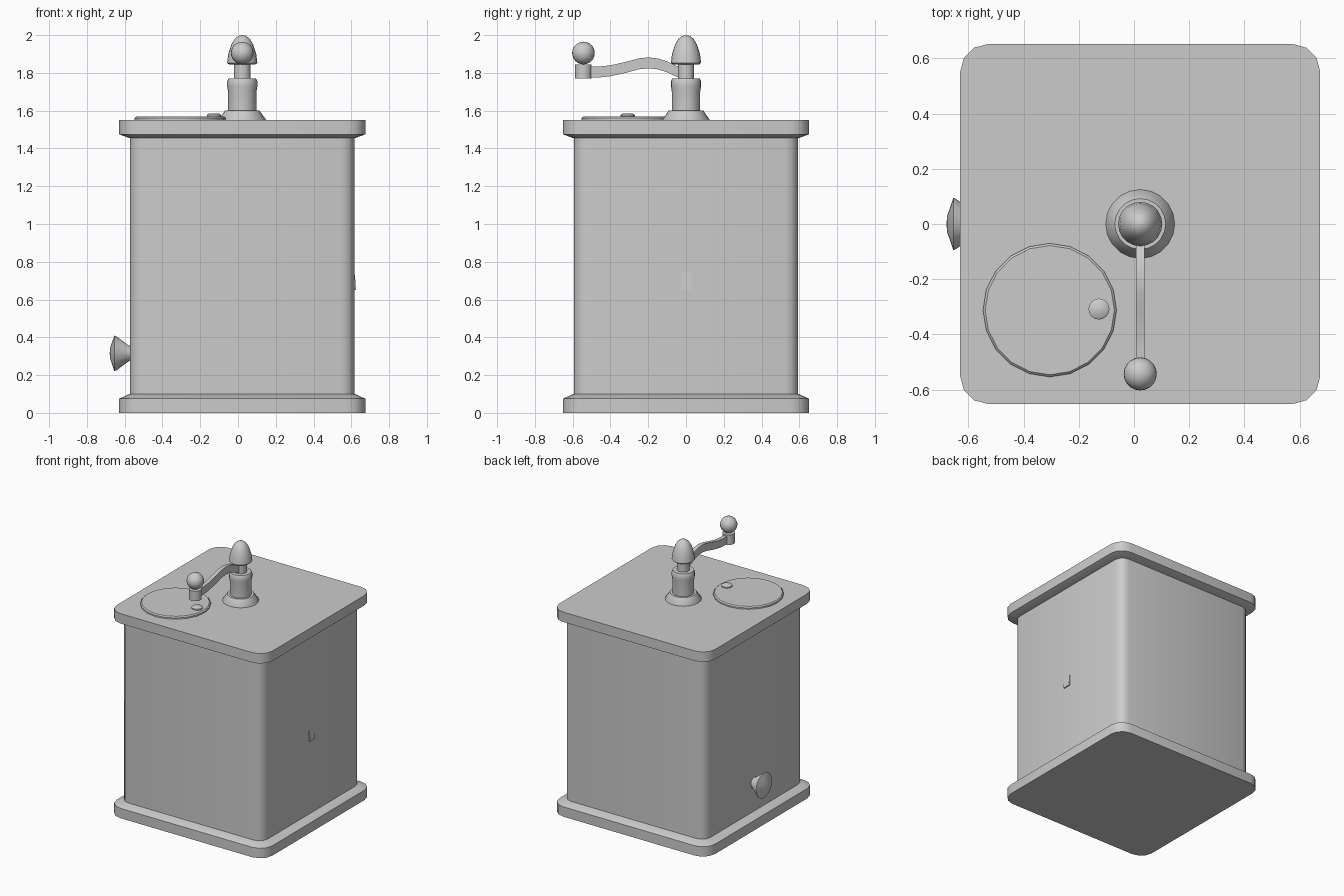
import bpy, bmesh, math
from mathutils import Vector, Matrix

if "Cube" in bpy.data.objects:
    bpy.data.objects.remove(bpy.data.objects["Cube"], do_unlink=True)

CX = 0.0225  # centre of the box and the crank column

grey = bpy.data.materials.new("plain grey")
grey.use_nodes = True
GREY = (0.6, 0.6, 0.6, 1)
grey.diffuse_color = GREY
grey.node_tree.nodes["Principled BSDF"].inputs["Base Color"].default_value = GREY


def finish(name, bm, location):
    """Turn a bmesh into a shaded object that keeps its hard edges."""
    bmesh.ops.remove_doubles(bm, verts=bm.verts, dist=1e-5)
    bmesh.ops.recalc_face_normals(bm, faces=bm.faces)
    mesh = bpy.data.meshes.new(name)
    bm.to_mesh(mesh)
    bm.free()
    mesh.materials.append(grey)
    mesh.shade_smooth()
    mesh.set_sharp_from_angle(angle=math.radians(35))
    obj = bpy.data.objects.new(name, mesh)
    obj.location = location
    bpy.context.collection.objects.link(obj)
    return obj


def loft(name, rings, location=(0, 0, 0)):
    """Skin closed rings of points and cap both ends."""
    bm = bmesh.new()
    loops = [[bm.verts.new(p) for p in ring] for ring in rings]
    for a, b in zip(loops, loops[1:]):
        for i in range(len(a)):
            j = (i + 1) % len(a)
            bm.faces.new((a[i], a[j], b[j], b[i]))
    bm.faces.new(loops[0])
    bm.faces.new(loops[-1])
    return finish(name, bm, location)


def rounded_square(half, radius, z, segments=3):
    points = []
    for corner in range(4):
        turn = Matrix.Rotation(corner * math.pi / 2, 3, "Z")
        for s in range(segments + 1):
            a = s / segments * math.pi / 2
            c = half - radius
            points.append(turn @ Vector((c + radius * math.cos(a),
                                         c + radius * math.sin(a), z)))
    return points


def rounded_box(name, levels):
    loft(name, [rounded_square(h, r, z) for z, h, r in levels], (CX, 0, 0))


def lathe(name, profile, location, sides=20):
    """Spin (radius, height) points about the z axis."""
    rings = []
    for r, z in profile:
        angles = [2 * math.pi * i / sides for i in range(sides)]
        rings.append([(max(r, 0.0002) * math.cos(a),
                       max(r, 0.0002) * math.sin(a), z) for a in angles])
    return loft(name, rings, location)


# Box: foot plate, body and top plate
rounded_box("foot_plate", [(0, 0.652, 0.1), (0.075, 0.652, 0.1), (0.1, 0.598, 0.07)])
rounded_box("body", [(0.08, 0.594, 0.07), (1.47, 0.594, 0.07)])
rounded_box("top_plate", [(1.455, 0.598, 0.07), (1.475, 0.652, 0.1), (1.55, 0.652, 0.1)])

# Crank column with flange, sleeve, shaft and pointed cap
lathe("flange", [(0.125, 1.545), (0.125, 1.553), (0.092, 1.6)], (CX, 0, 0))
lathe("sleeve", [(0.075, 1.59), (0.075, 1.7), (0.08, 1.73), (0.08, 1.755),
                 (0.073, 1.77)], (CX, 0, 0))
lathe("shaft", [(0.043, 1.76), (0.043, 1.86)], (CX, 0, 0))
lathe("cap", [(0.07, 1.845), (0.08, 1.853), (0.074, 1.9), (0.058, 1.95),
              (0.04, 1.98), (0.02, 1.996), (0, 2)], (CX, 0, 0))

# Wavy crank arm swept along y
path = [(0, 1.795), (-0.05, 1.808), (-0.1, 1.832), (-0.15, 1.848), (-0.2, 1.853),
        (-0.25, 1.848), (-0.32, 1.829), (-0.4, 1.811), (-0.46, 1.805), (-0.54, 1.805)]
loft("crank_arm", [[(sx * 0.015, y, z + sz * 0.029)
                    for sx, sz in ((-1, -1), (1, -1), (1, 1), (-1, 1))]
                   for y, z in path], (CX, 0, 0))

# Handle at the end of the arm
HANDLE_Y = -0.543
lathe("handle_socket", [(0.044, 1.77), (0.044, 1.845)], (CX, HANDLE_Y, 0))
ball = bmesh.new()
bmesh.ops.create_uvsphere(ball, u_segments=20, v_segments=12, radius=0.06)
finish("handle_ball", ball, (CX, HANDLE_Y, 1.905))

# Round filling lid with its small button
lathe("filling_lid", [(0.242, 1.545), (0.242, 1.56), (0.234, 1.568)], (-0.305, -0.312, 0))
lathe("lid_button", [(0.038, 1.56), (0.038, 1.577), (0.028, 1.584), (0, 1.586)],
      (-0.127, -0.308, 0), 16)

# Drawer knob pointing towards -x
knob = lathe("drawer_knob", [(0.04, -0.01), (0.042, 0.008), (0.09, 0.072),
                             (0.095, 0.083), (0.03, 0.105), (0, 0.108)],
             (-0.5715, 0, 0.315), 16)
knob.rotation_euler = (0, -math.pi / 2, 0)

# Thin tab on the side, fading into the wall at its top
loft("side_tab", [[(0.588, y, 0.65), (0.602, y, 0.65), (0.598, y, 0.71), (0.588, y, 0.79)]
                  for y in (-0.03, 0.03)], (CX, 0, 0))
